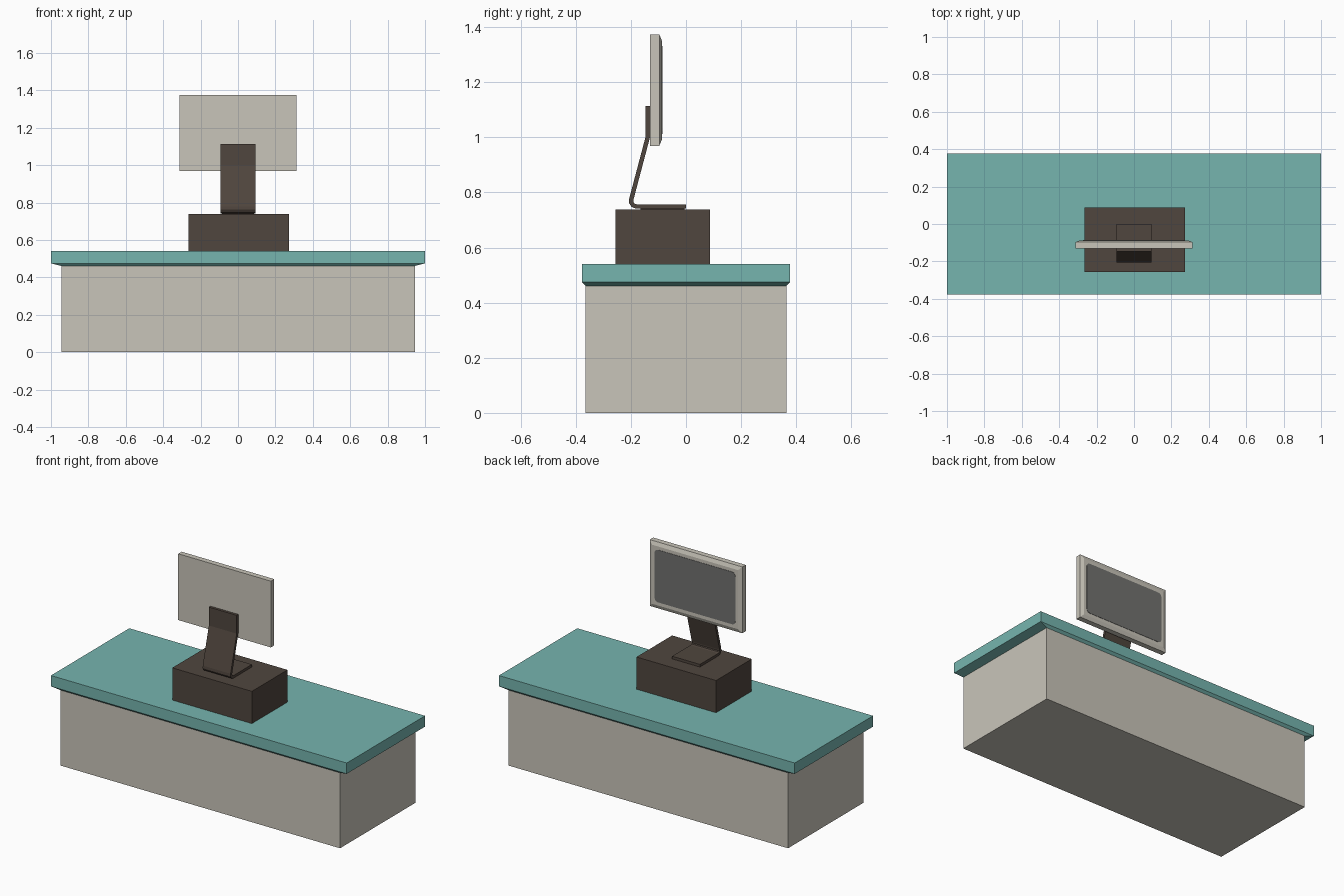
import bpy, bmesh, math

if "Cube" in bpy.data.objects:
    bpy.data.objects.remove(bpy.data.objects["Cube"])


def material(name, rgb):
    m = bpy.data.materials.new(name)
    lin = [((c / 255 + 0.055) / 1.055) ** 2.4 for c in rgb]
    m.diffuse_color = (*lin, 1)
    m.use_nodes = True
    m.node_tree.nodes["Principled BSDF"].inputs["Base Color"].default_value = m.diffuse_color
    return m


BEIGE = material("warm beige", (201, 197, 186))
TEAL = material("teal", (118, 181, 175))
BROWN = material("dark brown", (80, 70, 62))
GREY = material("screen grey", (114, 114, 112))


def finish(name, bm, mat):
    bmesh.ops.recalc_face_normals(bm, faces=bm.faces)
    me = bpy.data.meshes.new(name)
    bm.to_mesh(me)
    bm.free()
    me.materials.append(mat)
    ob = bpy.data.objects.new(name, me)
    bpy.context.collection.objects.link(ob)
    return ob


def loft(name, rings, mat):
    """Closed solid through rings of matching points."""
    bm = bmesh.new()
    vs = [[bm.verts.new(p) for p in ring] for ring in rings]
    n = len(rings[0])
    for a, b in zip(vs, vs[1:]):
        for i in range(n):
            j = (i + 1) % n
            bm.faces.new((a[i], a[j], b[j], b[i]))
    bm.faces.new(vs[0])
    bm.faces.new(vs[-1])
    return finish(name, bm, mat)


def rect(x0, x1, y0, y1, z):
    return [(x0, y0, z), (x1, y0, z), (x1, y1, z), (x0, y1, z)]


def box(name, x0, x1, y0, y1, z0, z1, mat):
    return loft(name, [rect(x0, x1, y0, y1, z0), rect(x0, x1, y0, y1, z1)], mat)


# Desk body and top with a sloped underside
box("cabinet", -0.945, 0.945, -0.364, 0.364, 0, 0.462, BEIGE)
loft("counter_top", [rect(-0.945, 0.945, -0.364, 0.364, 0.461),
                     rect(-1, 1, -0.378, 0.378, 0.475),
                     rect(-1, 1, -0.378, 0.378, 0.541)], TEAL)

# Computer case and the pad under the stand
box("computer_case", -0.265, 0.273, -0.256, 0.088, 0.541, 0.738, BROWN)
box("stand_pad", -0.085, 0.085, -0.165, -0.005, 0.737, 0.745, BROWN)

# Bent strap stand: centre line in (y, z), offset to both sides
path = [(0, 0.749), (-0.18, 0.749), (-0.193, 0.754), (-0.199, 0.764),
        (-0.198, 0.777), (-0.139, 1.0), (-0.139, 1.113)]
left, right = [], []
for i, (y, z) in enumerate(path):
    dirs = []
    for a, b in ((i - 1, i), (i, i + 1)):
        if a >= 0 and b < len(path):
            dy, dz = path[b][0] - path[a][0], path[b][1] - path[a][1]
            length = math.hypot(dy, dz)
            dirs.append((dy / length, dz / length))
    ty, tz = (sum(d[k] for d in dirs) for k in (0, 1))
    s = math.hypot(ty, tz)
    ny, nz = -tz / s * 0.008, ty / s * 0.008
    left.append((y + ny, z + nz))
    right.append((y - ny, z - nz))
profile = left + right[::-1]
loft("stand", [[(x, y, z) for y, z in profile] for x in (-0.094, 0.094)], BROWN)


# Monitor housing with a bevelled rear-facing rim
def upright(inset, y):
    x, z0, z1 = 0.313 - inset, 0.969 + inset, 1.374 - inset
    return [(-x, y, z0), (x, y, z0), (x, y, z1), (-x, y, z1)]


loft("monitor_housing", [upright(0, -0.13), upright(0, -0.097),
                         upright(0.022, -0.088)], BEIGE)

# Display plate with rounded corners
hx, hz, r, cz = 0.273, 0.16, 0.022, 1.1715
outline = []
for sx, sz, start in ((1, 1, 0), (-1, 1, 90), (-1, -1, 180), (1, -1, 270)):
    for k in range(4):
        a = math.radians(start + k * 30)
        outline.append((sx * (hx - r) + r * math.cos(a),
                        cz + sz * (hz - r) + r * math.sin(a)))
loft("display", [[(x, y, z) for x, z in outline] for y in (-0.09, -0.086)], GREY)
